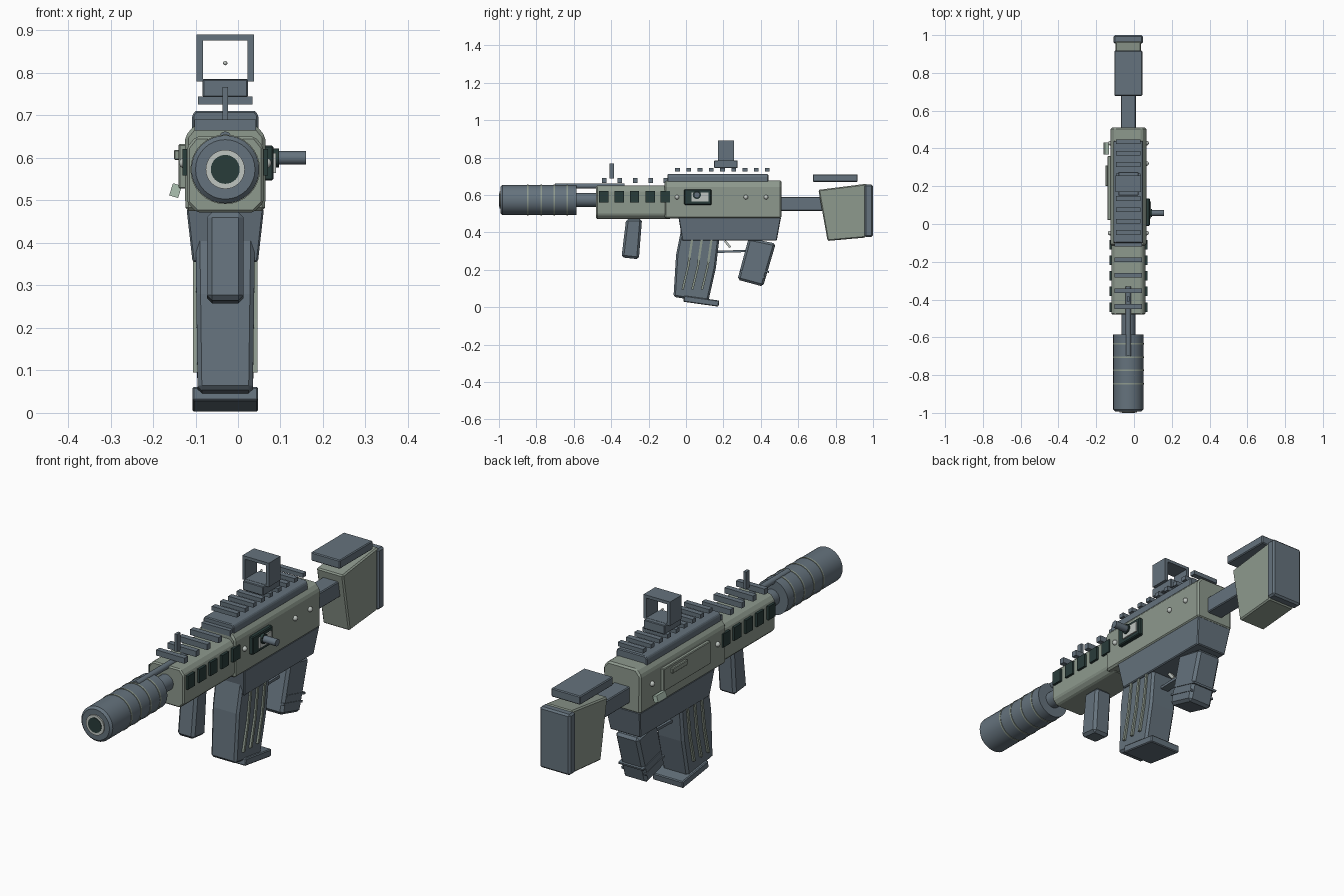
import bpy, bmesh, math
from mathutils import Vector

if "Cube" in bpy.data.objects:
    bpy.data.objects.remove(bpy.data.objects["Cube"])

CX = -0.03    # centre line of the body
BORE = 0.573  # height of the barrel axis


def material(name, rgb):
    m = bpy.data.materials.new(name)
    m.use_nodes = True
    m.diffuse_color = (*rgb, 1)
    m.node_tree.nodes["Principled BSDF"].inputs["Base Color"].default_value = (*rgb, 1)
    return m


SLATE = material("slate grey", (0.13, 0.17, 0.205))
OLIVE = material("olive grey", (0.27, 0.32, 0.27))
DARK = material("dark green black", (0.022, 0.045, 0.042))
STEEL = material("light steel", (0.52, 0.56, 0.53))
PALE = material("pale green", (0.42, 0.54, 0.45))


def finish(name, bm, mat, bevel=0.0):
    bmesh.ops.recalc_face_normals(bm, faces=bm.faces)
    me = bpy.data.meshes.new(name)
    bm.to_mesh(me)
    bm.free()
    me.materials.append(mat)
    ob = bpy.data.objects.new(name, me)
    bpy.context.collection.objects.link(ob)
    if bevel:
        mod = ob.modifiers.new("chamfer", "BEVEL")
        mod.width = bevel
        mod.segments = 1
        mod.limit_method = "ANGLE"
    return ob


def box(name, size, centre, mat, bevel=0.0, rot=(0, 0, 0)):
    bm = bmesh.new()
    bmesh.ops.create_cube(bm, size=1)
    bmesh.ops.scale(bm, vec=size, verts=bm.verts)
    ob = finish(name, bm, mat, bevel)
    ob.location = centre
    ob.rotation_euler = rot
    return ob


def side_prism(name, profile, mat, bevel=0.0):
    """Side outline of (y, z, half width) points, spanning both sides."""
    bm = bmesh.new()
    rings = [[bm.verts.new((CX + s * w, y, z)) for y, z, w in profile] for s in (-1, 1)]
    for ring in rings:
        bm.faces.new(ring)
    n = len(profile)
    for i in range(n):
        j = (i + 1) % n
        bm.faces.new((rings[0][i], rings[0][j], rings[1][j], rings[1][i]))
    return finish(name, bm, mat, bevel)


def long_prism(name, section, y0, y1, mat, bevel=0.0):
    """Half cross-section of (half width, z) points, mirrored and run along y."""
    outline = [(w, z) for w, z in section] + [(-w, z) for w, z in reversed(section)]
    bm = bmesh.new()
    face = bm.faces.new([bm.verts.new((CX + x, y0, z)) for x, z in outline])
    new = bmesh.ops.extrude_face_region(bm, geom=[face])["geom"]
    bmesh.ops.translate(bm, vec=(0, y1 - y0, 0),
                        verts=[v for v in new if isinstance(v, bmesh.types.BMVert)])
    return finish(name, bm, mat, bevel)


def shade(ob):
    bpy.ops.object.select_all(action="DESELECT")
    ob.select_set(True)
    bpy.context.view_layer.objects.active = ob
    bpy.ops.object.shade_smooth_by_angle(angle=math.radians(40))


def rod(name, a, b, radius, mat, tip=None, sides=32):
    a, b = Vector(a), Vector(b)
    bm = bmesh.new()
    bmesh.ops.create_cone(bm, cap_ends=True, segments=sides, radius1=radius,
                          radius2=radius if tip is None else tip, depth=(b - a).length)
    ob = finish(name, bm, mat)
    ob.location = (a + b) / 2
    ob.rotation_euler = (b - a).to_track_quat("Z", "Y").to_euler()
    shade(ob)
    return ob


def along(name, y0, y1, radius, mat, z=BORE, tip=None):
    return rod(name, (CX, y0, z), (CX, y1, z), radius, mat, tip)


def ball(name, centre, radius, mat):
    bm = bmesh.new()
    bmesh.ops.create_uvsphere(bm, u_segments=12, v_segments=8, radius=radius)
    ob = finish(name, bm, mat)
    ob.location = centre
    shade(ob)


# Muzzle and barrel
along("muzzle_body", -0.585, -0.982, 0.08, SLATE)
along("muzzle_nose", -0.982, -0.992, 0.08, SLATE, tip=0.07)
along("muzzle_ring", -0.985, -0.998, 0.046, STEEL)
along("muzzle_bore", -0.99, -1.0, 0.034, DARK)
for y in (-0.845, -0.775, -0.705, -0.635):
    along("muzzle_band", y - 0.004, y + 0.004, 0.082, OLIVE)
along("barrel", -0.6, -0.44, 0.037, SLATE)
along("gas_tube", -0.7, -0.33, 0.014, SLATE, z=0.648)

# Handguard with vents and rail slats
long_prism("handguard", [(0.068, 0.472), (0.09, 0.494), (0.09, 0.625), (0.07, 0.65)],
           -0.48, -0.08, OLIVE, 0.006)
for y in (-0.44, -0.357, -0.275, -0.192, -0.11):
    for s in (-1, 1):
        box("vent", (0.02, 0.05, 0.062), (CX + s * 0.091, y, 0.59), DARK)
    box("handguard_slat", (0.145, 0.025, 0.026), (CX, y + 0.003, 0.678), SLATE)
box("front_sight", (0.014, 0.026, 0.08), (CX, -0.397, 0.727), SLATE)
side_prism("foregrip", [(-0.32, 0.472, 0.043), (-0.235, 0.472, 0.043),
                        (-0.252, 0.256, 0.043), (-0.345, 0.266, 0.043)], SLATE, 0.012)

# Receiver
long_prism("receiver", [(0.094, 0.475), (0.095, 0.65), (0.072, 0.678)],
           -0.115, 0.51, OLIVE, 0.008)
side_prism("lower_receiver", [(-0.04, 0.48, 0.091), (0.508, 0.48, 0.091),
                              (0.485, 0.355, 0.077), (-0.02, 0.355, 0.077)], SLATE, 0.004)
for y in (-0.048, 0.32, 0.428):
    for s in (-1, 1):
        ball("pin", (CX + s * 0.097, y, 0.588), 0.012, STEEL)

# Ejection port and charging handle, left side
box("port_frame", (0.025, 0.145, 0.083), (0.071, 0.063, 0.588), DARK, 0.004)
box("port_cover", (0.016, 0.09, 0.048), (0.082, 0.075, 0.588), STEEL)
rod("handle_collar", (0.08, 0.058, 0.6), (0.096, 0.058, 0.6), 0.022, DARK)
rod("charging_handle", (0.085, 0.058, 0.6), (0.16, 0.058, 0.6), 0.016, SLATE)

# Side panel, catch and lever, right side
box("side_panel", (0.02, 0.34, 0.105), (-0.13, 0.19, 0.58), OLIVE, 0.003)
box("panel_catch", (0.016, 0.11, 0.024), (-0.143, 0.255, 0.607), OLIVE, 0.003)
box("selector_lever", (0.022, 0.065, 0.03), (-0.147, 0.4, 0.523), PALE, 0.0, (0, 0.3, 0))

# Top rail
long_prism("top_rail", [(0.078, 0.668), (0.078, 0.7), (0.07, 0.711)], -0.1, 0.44, SLATE, 0.004)
for i in range(9):
    box("rail_slat", (0.128, 0.025, 0.019), (CX, -0.045 + i * 0.06, 0.735), SLATE)

# Optic: base and open square frame
box("optic_base", (0.106, 0.125, 0.042), (CX, 0.213, 0.764), SLATE, 0.003)
for s in (-1, 1):
    box("optic_side", (0.015, 0.085, 0.11), (CX + s * 0.06, 0.213, 0.835), SLATE)
box("optic_top", (0.135, 0.085, 0.014), (CX, 0.213, 0.883), SLATE)
box("optic_floor", (0.135, 0.085, 0.006), (CX, 0.213, 0.783), SLATE)
ball("reticle", (CX, 0.213, 0.823), 0.005, STEEL)

# Magazine with side ribs and base plate
side_prism("magazine", [(-0.025, 0.42, 0.07), (0.18, 0.38, 0.07), (0.16, 0.21, 0.068),
                        (0.118, 0.025, 0.065), (-0.067, 0.055, 0.065), (-0.053, 0.28, 0.068)],
           SLATE, 0.01)
for i in range(3):
    y = i * 0.052
    side_prism("magazine_rib", [(0.026 + y, 0.36, 0.076), (0.038 + y, 0.36, 0.076),
                                (0.018 + y, 0.22, 0.076), (-0.012 + y, 0.095, 0.076),
                                (-0.024 + y, 0.095, 0.076), (0.006 + y, 0.22, 0.076)], OLIVE)
box("magazine_base", (0.155, 0.19, 0.033), (CX, 0.082, 0.032), SLATE, 0.004, (-0.14, 0, 0))

# Pistol grip, trigger and guard
side_prism("pistol_grip", [(0.335, 0.37, 0.06), (0.48, 0.34, 0.06),
                           (0.412, 0.11, 0.06), (0.275, 0.147, 0.06)], SLATE, 0.012)
for z in (0.165, 0.195):
    box("grip_ridge", (0.126, 0.14, 0.009), (CX, 0.24 + 0.7 * z, z + 0.01), SLATE, 0.0,
        (-0.26, 0, 0))
box("trigger_guard", (0.04, 0.17, 0.012), (CX, 0.245, 0.298), SLATE, 0.0, (0.03, 0, 0))
box("trigger", (0.016, 0.012, 0.045), (CX, 0.222, 0.337), STEEL, 0.0, (0.7, 0, 0))

# Shoulder stock
box("stock_tube", (0.08, 0.27, 0.075), (CX, 0.63, 0.552), SLATE, 0.004)
side_prism("stock", [(0.708, 0.627, 0.068), (0.968, 0.66, 0.068),
                     (0.96, 0.372, 0.068), (0.757, 0.354, 0.068)], OLIVE, 0.006)
box("butt_pad", (0.155, 0.045, 0.28), (CX, 0.977, 0.515), SLATE, 0.008)
box("cheek_rest", (0.148, 0.24, 0.04), (CX, 0.798, 0.69), SLATE, 0.004)
